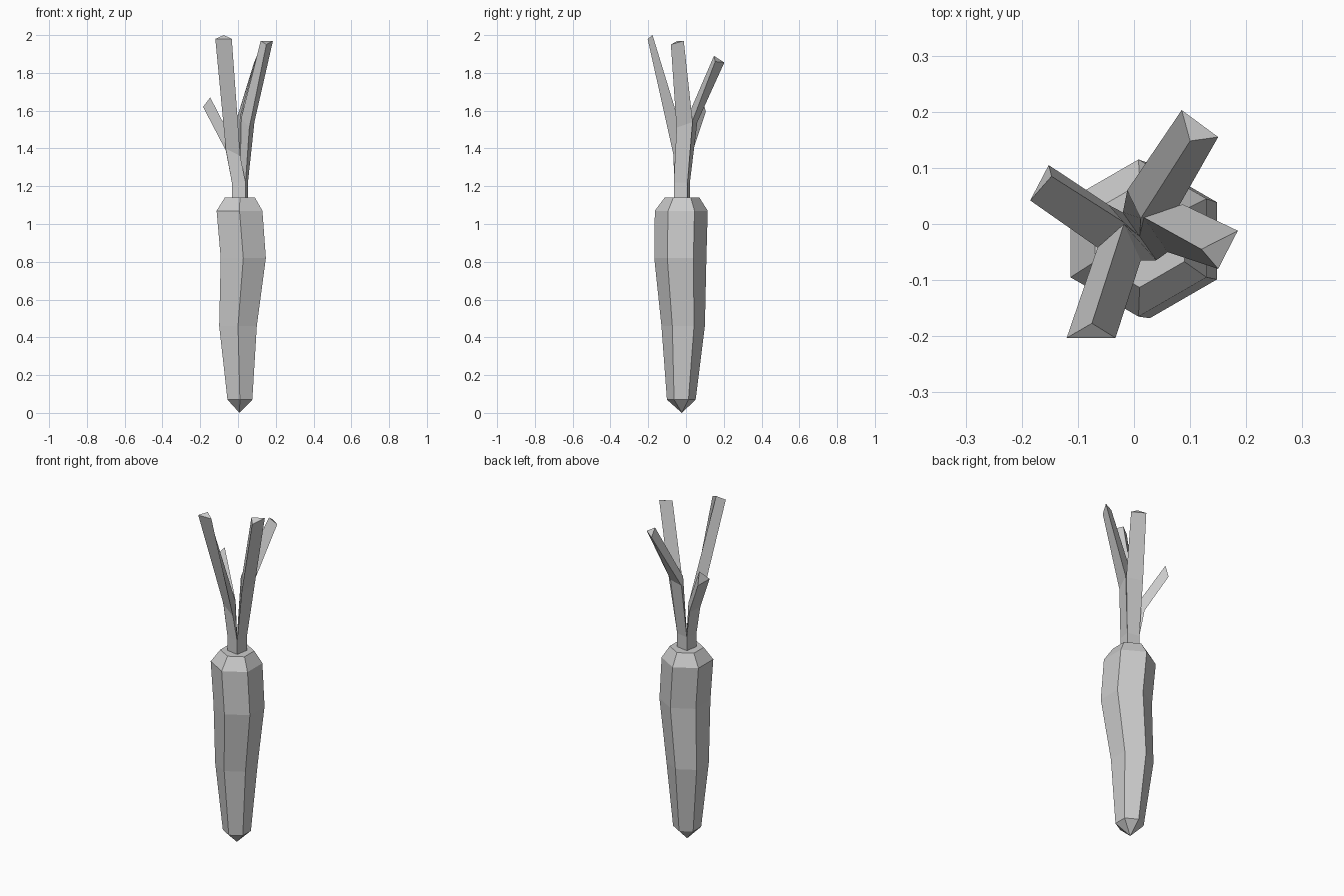
import bpy, bmesh, math

if "Cube" in bpy.data.objects:
    bpy.data.objects.remove(bpy.data.objects["Cube"])


def loft(name, rings, cap_start=True, cap_end=True):
    """Skin a list of equal-length point rings; a one-point ring makes a tip."""
    bm = bmesh.new()
    loops = [[bm.verts.new(p) for p in ring] for ring in rings]
    for a, b in zip(loops, loops[1:]):
        n = len(b)
        for i in range(n):
            j = (i + 1) % n
            if len(a) == 1:
                bm.faces.new((a[0], b[j], b[i]))
            else:
                bm.faces.new((a[i], a[j], b[j], b[i]))
    if cap_start and len(loops[0]) > 2:
        bm.faces.new(loops[0][::-1])
    if cap_end:
        bm.faces.new(loops[-1])
    bmesh.ops.recalc_face_normals(bm, faces=bm.faces)
    mesh = bpy.data.meshes.new(name)
    bm.to_mesh(mesh)
    bm.free()
    obj = bpy.data.objects.new(name, mesh)
    bpy.context.collection.objects.link(obj)
    return obj


def ngon(sides, x, y, z, r, start):
    return [(x + r * math.cos(start + i * math.tau / sides),
             y + r * math.sin(start + i * math.tau / sides), z) for i in range(sides)]


# Root: slightly crooked hexagonal taper (x, y, z, radius)
sections = [(0.01, -0.025, 0.07, 0.076), (0.0, -0.015, 0.46, 0.115),
            (0.028, -0.03, 0.82, 0.138), (0.008, -0.025, 1.07, 0.14),
            (0.01, -0.021, 1.14, 0.092)]
loft("root", [[(0.008, -0.022, 0.0)]] + [ngon(6, *s, math.pi / 2) for s in sections])

# Stem: short twisted square, corners in order front-right, right-back, back-left, left-front
SX, SY = 0.01, -0.022
stem_low, stem_top = [ngon(4, SX, SY, z, 0.052, math.radians(-55)) for z in (1.14, 1.22)]
loft("stem", [stem_low, stem_top], cap_end=False)

# Leaf stalks: each continues one stem side as a triangular prism (two outer corners, inner ridge)
stalks = {
    "front_stalk": (3, [(-0.065, -0.042, 1.40), (0.012, -0.065, 1.36), (-0.018, 0.0, 1.42)],
                    [(-0.12, -0.203, 1.98), (-0.033, -0.203, 1.98), (-0.075, -0.177, 2.0)]),
    "right_stalk": (0, [(0.06, -0.05, 1.51), (0.087, 0.035, 1.54), (0.017, 0.012, 1.56)],
                    [(0.15, -0.08, 1.95), (0.185, -0.012, 1.97), (0.12, -0.045, 1.97)]),
    "back_stalk": (1, [(0.08, 0.032, 1.54), (-0.012, 0.06, 1.54), (0.012, 0.01, 1.57)],
                   [(0.15, 0.155, 1.86), (0.085, 0.203, 1.855), (0.10, 0.148, 1.89)]),
    "left_stalk": (2, [(-0.045, 0.034, 1.38), (-0.065, -0.042, 1.39), (-0.018, 0.003, 1.42)],
                   [(-0.152, 0.105, 1.595), (-0.185, 0.042, 1.62), (-0.147, 0.085, 1.67)]),
}
for name, (side, knee, tip) in stalks.items():
    foot = [stem_top[side], stem_top[(side + 1) % 4], (SX, SY, 1.22)]
    loft(name, [foot, knee, tip], cap_start=False)
